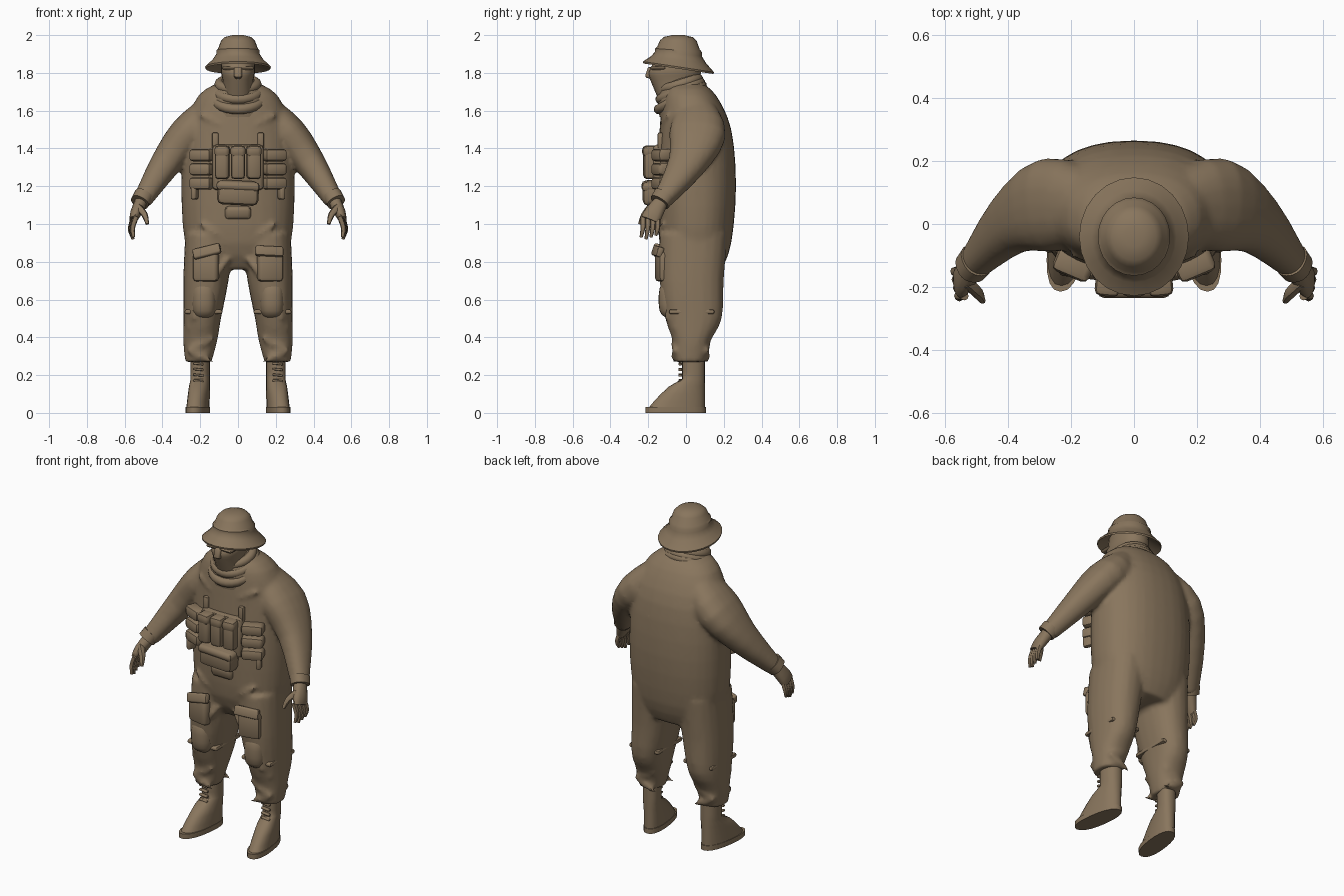
import bpy, bmesh, math
from mathutils import Vector, Matrix

if "Cube" in bpy.data.objects:
    bpy.data.objects.remove(bpy.data.objects["Cube"])

cloth = bpy.data.materials.new("khaki brown")
cloth.use_nodes = True
cloth.diffuse_color = (0.25, 0.18, 0.11, 1)
cloth.node_tree.nodes["Principled BSDF"].inputs["Base Color"].default_value = cloth.diffuse_color
SIDES = {"left": 1, "right": -1}


def smooth_rings(rings, steps):
    """Ease extra rings in between the given ones."""
    rings = [Vector(ring) for ring in rings]
    last = len(rings) - 1
    result = []
    for i in range(last):
        start, end = rings[i], rings[i + 1]
        leave = (end - rings[max(i - 1, 0)]) / 2
        arrive = (rings[min(i + 2, last)] - start) / 2
        for k in range(steps):
            t = k / steps
            point = start.lerp(end, t * t * (3 - 2 * t))
            result.append(point + leave * t * (1 - t) ** 2 - arrive * t * t * (1 - t))
    return result + [rings[last]]


def skin(bm, loops, closed=False):
    """Join equal loops of vertices with quads."""
    count = len(loops[0])
    following = loops[1:] + loops[:1] if closed else loops[1:]
    for low, high in zip(loops, following):
        for k in range(count):
            n = (k + 1) % count
            bm.faces.new((low[k], low[n], high[n], high[k]))
    if not closed:
        bm.faces.new(loops[0])
        bm.faces.new(loops[-1])


def tube(bm, rings, sides=20, steps=3, power=2.3, level=True, mirror=1, warp=None):
    """Loft rings of (x, y, z, half width, half depth), stacked level or square to the path."""
    rings = smooth_rings(rings, steps)
    for ring in rings:
        ring[0] *= mirror
    loops = []
    for i, ring in enumerate(rings):
        along = Vector((0, 0, 1))
        if not level:
            after, before = rings[min(i + 1, len(rings) - 1)], rings[max(i - 1, 0)]
            along = Vector(after[:3]) - Vector(before[:3])
            along.normalize()
        across = along.cross(Vector((0, 1, 0))).normalized()
        depth = across.cross(along)
        loop = []
        for k in range(sides):
            c, s = math.cos(math.tau * k / sides), math.sin(math.tau * k / sides)
            c = math.copysign(abs(c) ** (2 / power), c)
            s = math.copysign(abs(s) ** (2 / power), s)
            spot = Vector(ring[:3]) + across * c * ring[3] + depth * s * ring[4]
            loop.append(bm.verts.new(warp(spot) if warp else spot))
        loops.append(loop)
    skin(bm, loops)


def fold(bm, start, end, radius, mirror):
    """Tapered crease of cloth between two points."""
    thin = radius / 3
    middle = Vector(start).lerp(Vector(end), 0.5)
    tube(bm, [(*start, thin, thin), (*middle, radius, radius), (*end, thin, thin)],
         sides=8, level=False, mirror=mirror)


def finish(bm, name, modifiers={}):
    bmesh.ops.recalc_face_normals(bm, faces=bm.faces[:])
    mesh = bpy.data.meshes.new(name)
    bm.to_mesh(mesh)
    bm.free()
    mesh.materials.append(cloth)
    part = bpy.data.objects.new(name, mesh)
    bpy.context.collection.objects.link(part)
    bpy.ops.object.select_all(action="DESELECT")
    part.select_set(True)
    bpy.context.view_layer.objects.active = part
    for kind, settings in modifiers.items():
        modifier = part.modifiers.new(kind.title(), kind)
        for key, value in settings.items():
            setattr(modifier, key, value)
        bpy.ops.object.modifier_apply(modifier=modifier.name)
    bpy.ops.object.shade_smooth_by_angle(angle=math.radians(45))


def loft(name, rings, **options):
    bm = bmesh.new()
    tube(bm, rings, **options)
    finish(bm, name)


def block(name, at, size, yaw=0, pitch=0, tip=0, bevel=0.02):
    """Soft-edged box for pouches, flaps and straps."""
    bm = bmesh.new()
    bmesh.ops.create_cube(bm, size=1)
    bmesh.ops.scale(bm, vec=size, verts=bm.verts)
    bmesh.ops.bevel(bm, geom=bm.edges[:], offset=bevel, segments=2, profile=0.5, affect="EDGES")
    turn = Matrix.Rotation(yaw, 4, "Z") @ Matrix.Rotation(pitch, 4, "X") @ Matrix.Rotation(tip, 4, "Y")
    bmesh.ops.transform(bm, matrix=Matrix.Translation(at) @ turn, verts=bm.verts)
    finish(bm, name)


def cloth_roll(name, height, radius, thick, tilt, around=28, section=10):
    """Tilted ring of rolled scarf."""
    bm = bmesh.new()
    turn = Matrix.Translation((0, -0.03, height)) @ Matrix.Rotation(tilt, 4, "X")
    loops = []
    for i in range(around):
        u = math.tau * i / around
        loop = []
        for j in range(section):
            w = math.tau * j / section
            reach = radius + thick * math.cos(w)
            spot = Vector((reach * math.cos(u), reach * math.sin(u), thick * math.sin(w)))
            loop.append(bm.verts.new(turn @ spot))
        loops.append(loop)
    skin(bm, loops, closed=True)
    finish(bm, name)


# Loose smock, sleeves and baggy trousers, fused into one cloth skin
bm = bmesh.new()
tube(bm, [(0, 0.06, 0.76, 0.2, 0.13), (0, 0.05, 0.9, 0.28, 0.19), (0, 0.055, 1.2, 0.3, 0.21),
          (0, 0.05, 1.5, 0.28, 0.19), (0, 0.02, 1.68, 0.21, 0.14), (0, 0, 1.75, 0.1, 0.08)], sides=32)
for mirror in SIDES.values():
    tube(bm, [(0.14, 0.05, 1.57, 0.11, 0.12), (0.27, 0.06, 1.47, 0.1, 0.15), (0.39, 0, 1.31, 0.08, 0.1),
              (0.51, -0.13, 1.12, 0.05, 0.05)], level=False, mirror=mirror)
    tube(bm, [(0.21, 0.02, 0.27, 0.07, 0.08), (0.2, 0.03, 0.38, 0.09, 0.1), (0.19, 0.04, 0.5, 0.1, 0.15),
              (0.17, 0.03, 0.7, 0.12, 0.17), (0.15, 0.04, 0.95, 0.13, 0.18)], mirror=mirror)
    # Bunched shins, front and back, slanting alternately
    for k in range(4):
        z, slant = 0.3 + k * 0.06, 0.03 * (-1) ** k
        for y in (-0.06, 0.11):
            fold(bm, (0.13, y, z - slant), (0.27, y, z + slant), 0.02, mirror)
    # Thigh, groin, chest and forearm creases
    fold(bm, (0.08, -0.06, 0.7), (0.24, -0.11, 0.5), 0.02, mirror)
    fold(bm, (0.04, -0.12, 0.9), (0.2, -0.13, 1), 0.02, mirror)
    fold(bm, (0.03, -0.1, 0.85), (0.14, -0.13, 0.7), 0.02, mirror)
    fold(bm, (0, -0.13, 1.48), (0.2, -0.1, 1.58), 0.02, mirror)
    fold(bm, (0.41, -0.09, 1.2), (0.5, -0.06, 1.24), 0.02, mirror)
finish(bm, "smock_and_trousers", {
    "REMESH": {"mode": "VOXEL", "voxel_size": 0.013},
    "SMOOTH": {"factor": 0.5, "iterations": 5},
    "DECIMATE": {"ratio": 0.5}})

# Masked head: neck, chin, cheeks, brow
loft("masked_head", [(0, -0.03, 1.6, 0.08, 0.09), (0, -0.06, 1.74, 0.08, 0.12), (0, -0.06, 1.8, 0.09, 0.14),
                     (0, -0.05, 1.84, 0.09, 0.13), (0, -0.05, 1.92, 0.09, 0.11)])
block("nose_under_mask", (0, -0.19, 1.8), (0.04, 0.04, 0.06), pitch=-0.3, bevel=0.01)
block("mask_upper_edge", (0, -0.13, 1.825), (0.17, 0.12, 0.02), bevel=0.01)

# Scarf, hanging lower at the front
loft("scarf_cowl", [(0, -0.01, 1.6, 0.15, 0.13), (0, -0.02, 1.7, 0.14, 0.13), (0, -0.03, 1.78, 0.08, 0.1)],
     warp=lambda spot: spot + Vector((0, 0, spot.y / 4)))
for name, layer in {"lower": 0, "middle": 1, "upper": 2}.items():
    cloth_roll("scarf_" + name + "_roll", 1.67 + layer * 0.035, 0.13 - layer * 0.016, 0.027, 0.5 - layer * 0.1)


# Brimmed hat, the brim drooping towards the back
def droop(spot):
    amount = min(1, (2 - spot.z) / 0.16) * 0.15
    return spot - Vector((0, 0, amount * (spot.y + 0.04)))


hat_profile = {1.88: 0.1, 1.822: 0.172, 1.832: 0.174, 1.87: 0.135, 1.9: 0.115,
               1.92: 0.115, 1.93: 0.105, 1.97: 0.09, 1.99: 0.07, 2.0: 0.03}
loft("brimmed_hat", [(0, -0.04, z, r, r * 1.08) for z, r in hat_profile.items()],
     sides=24, steps=1, power=2, warp=droop)

# Chest rig
for i in (-1, 0, 1):
    block("magazine_pouch", (i * 0.082, -0.175, 1.325), (0.075, 0.1, 0.175), yaw=i * 0.1)
    block("magazine_flap", (i * 0.082, -0.18, 1.385), (0.08, 0.1, 0.06), yaw=i * 0.1)
block("rig_panel", (0, -0.14, 1.3), (0.27, 0.07, 0.24))
block("waist_pouch", (0, -0.18, 1.165), (0.22, 0.1, 0.13), tip=0.05, bevel=0.03)
block("waist_pouch_lid", (0, -0.18, 1.2), (0.23, 0.11, 0.05), tip=0.05)
block("smock_front_tail", (0, -0.145, 1.06), (0.14, 0.05, 0.07), pitch=0.2)


# Boots are longest at the sole, with a fixed heel and turned-out toes
def boot_ring(z):
    half = 0.06 + 0.1 * max(0, 1 - z / 0.18) ** 0.7
    return (0.2, 0.1 - half, z, 0.045 + half / 12, half)


def toes_out(spot):
    return spot + Vector((math.copysign(0.13, spot.x) * (0.04 - spot.y), 0, 0))


for side, s in SIDES.items():
    for row in range(3):
        block(side + "_side_pouch", (s * 0.19, -0.125, 1.215 + row * 0.075), (0.125, 0.09, 0.066), yaw=s * 0.4)
    block(side + "_rig_strap", (s * 0.12, -0.135, 1.44), (0.035, 0.03, 0.09), bevel=0.01)
    block(side + "_rig_toggle", (s * 0.23, -0.125, 1.165), (0.03, 0.05, 0.07), yaw=s * 0.4, bevel=0.01)

    # Thigh pockets and knee pads
    block(side + "_thigh_pocket", (s * 0.17, -0.125, 0.775), (0.135, 0.06, 0.16), yaw=s * 0.2)
    block(side + "_pocket_flap", (s * 0.165, -0.15, 0.855), (0.15, 0.035, 0.055),
          yaw=s * 0.2, pitch=-0.3, tip=s * 0.15 - 0.1, bevel=0.01)
    loft(side + "_knee_pad", [(0.18, -0.08, 0.5, 0.03, 0.02), (0.18, -0.08, 0.54, 0.06, 0.06),
                              (0.18, -0.08, 0.66, 0.06, 0.06), (0.18, -0.08, 0.7, 0.03, 0.02)], mirror=s)
    block(side + "_knee_strap", (s * 0.183, 0.03, 0.535), (0.2, 0.24, 0.025), bevel=0.01)

    # Laced boots
    loft(side + "_boot", [boot_ring(0.02 + 0.04 * k) for k in range(8)], steps=1, mirror=s, warp=toes_out)
    loft(side + "_boot_sole", [(0.2, -0.055, z, 0.06, 0.16) for z in (0, 0.03)], steps=1, mirror=s, warp=toes_out)
    for k in range(4):
        block(side + "_boot_lace", (s * 0.21, -0.03, 0.17 + k * 0.03), (0.055, 0.02, 0.012), tip=0.1, bevel=0.004)

    # Gloved hands and cuffs
    bm = bmesh.new()
    tube(bm, [(0.505, -0.12, 1.135, 0.035, 0.035), (0.54, -0.17, 1.06, 0.03, 0.05),
              (0.555, -0.19, 1.02, 0.02, 0.05)], sides=12, level=False, mirror=s)
    for i in range(4):
        x, y = 0.55 - i * 0.004, -0.15 - i * 0.026
        tip = 0.92 + 0.01 * abs(i - 2)
        tube(bm, [(x, y, 1.04, 0.014, 0.014), (x + 0.02, y, 0.98, 0.013, 0.013),
                  (x + 0.015, y - 0.01, tip, 0.008, 0.008)], sides=8, level=False, mirror=s)
    tube(bm, [(0.53, -0.185, 1.09, 0.02, 0.02), (0.495, -0.22, 1.05, 0.017, 0.017),
              (0.48, -0.245, 1, 0.009, 0.009)], sides=8, level=False, mirror=s)
    finish(bm, side + "_gloved_hand")
    loft(side + "_sleeve_cuff", [(0.5, -0.115, 1.15, 0.052, 0.058), (0.52, -0.14, 1.115, 0.05, 0.054)],
         level=False, mirror=s)
